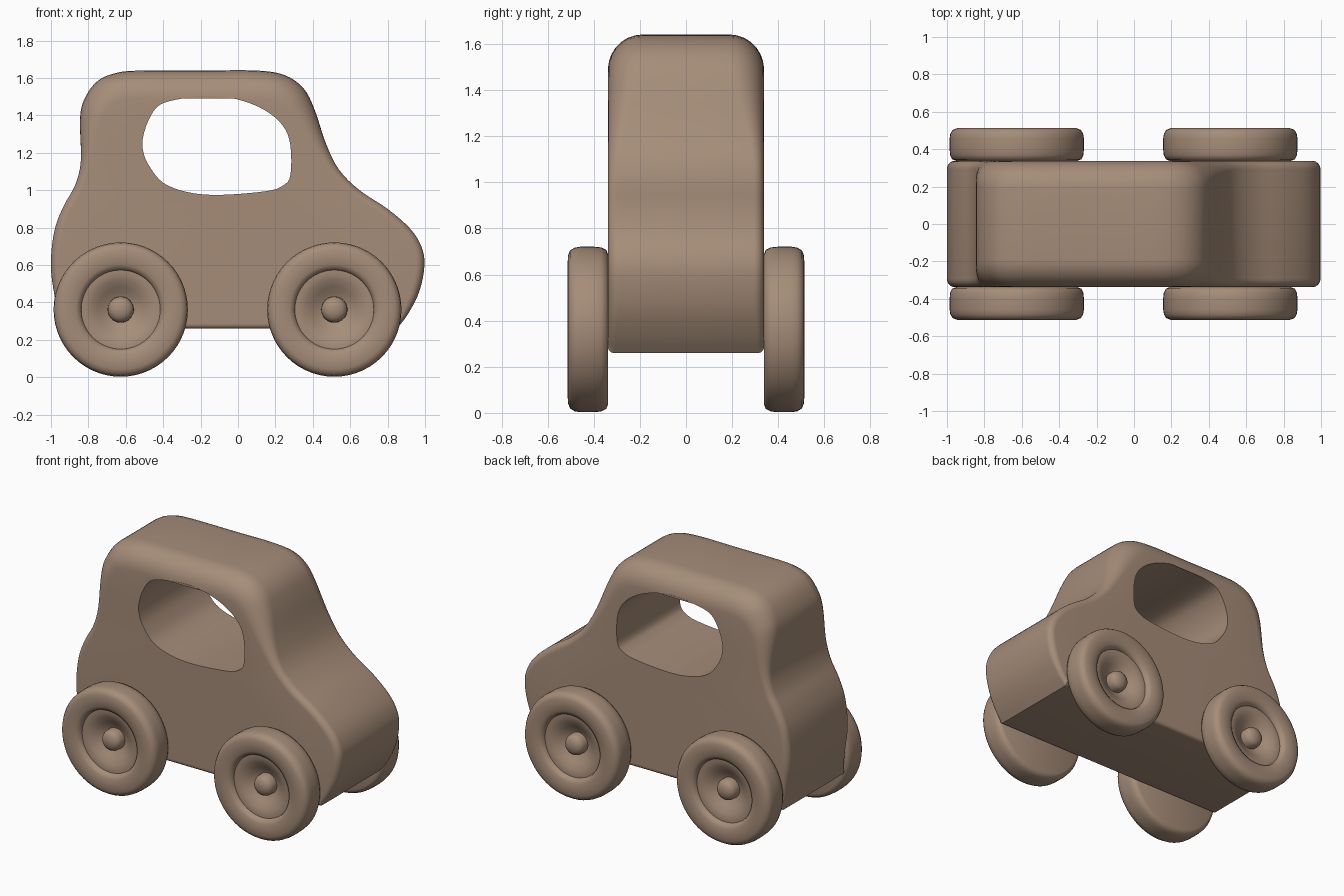
import bpy, bmesh, math
from mathutils import Vector

if "Cube" in bpy.data.objects:
    bpy.data.objects.remove(bpy.data.objects["Cube"])

wood = bpy.data.materials.new("brown wood")
wood.diffuse_color = (0.38, 0.265, 0.19, 1)
wood.use_nodes = True
wood.node_tree.nodes["Principled BSDF"].inputs["Base Color"].default_value = wood.diffuse_color


def finish(bm, name, angle=35):
    bmesh.ops.recalc_face_normals(bm, faces=bm.faces)
    mesh = bpy.data.meshes.new(name)
    bm.to_mesh(mesh)
    bm.free()
    mesh.materials.append(wood)
    obj = bpy.data.objects.new(name, mesh)
    bpy.context.collection.objects.link(obj)
    bpy.ops.object.select_all(action='DESELECT')
    obj.select_set(True)
    bpy.context.view_layer.objects.active = obj
    bpy.ops.object.shade_smooth_by_angle(angle=math.radians(angle))
    return obj


def smooth_curve(pts, closed, steps=4):
    """Catmull-Rom curve through the points."""
    p = [Vector(q) for q in pts]
    n = len(p)
    at = (lambda i: p[i % n]) if closed else (lambda i: p[max(0, min(n - 1, i))])
    out = []
    for i in range(n if closed else n - 1):
        a, b, c, d = at(i - 1), at(i), at(i + 1), at(i + 2)
        for s in range(steps):
            t = s / steps
            out.append(0.5 * (2 * b + (c - a) * t + (2 * a - 5 * b + 4 * c - d) * t * t
                              + (3 * b - a - 3 * c + d) * t ** 3))
    if not closed:
        out.append(p[-1])
    return out


def bridge(bm, a, b):
    for i in range(len(a)):
        j = (i + 1) % len(a)
        bm.faces.new((a[i], a[j], b[j], b[i]))


# Body: side outline with softened rims and a window hole right through
OUTLINE = [(-0.955, 0.26), (-0.975, 0.4), (-0.998, 0.55), (-0.997, 0.68), (-0.975, 0.81),
           (-0.93, 0.92), (-0.87, 1.03), (-0.84, 1.16), (-0.845, 1.38), (-0.82, 1.49),
           (-0.75, 1.585), (-0.64, 1.63), (-0.5, 1.64), (-0.2, 1.64), (0.1, 1.64),
           (0.25, 1.615), (0.35, 1.545), (0.41, 1.43), (0.47, 1.25), (0.54, 1.11),
           (0.65, 1.0), (0.8, 0.9), (0.92, 0.795), (0.98, 0.7), (0.997, 0.6),
           (0.97, 0.46), (0.91, 0.34), (0.85, 0.26)]
WINDOW = [(-0.51, 1.27), (-0.48, 1.37), (-0.42, 1.455), (-0.3, 1.49), (-0.15, 1.505),
          (0, 1.485), (0.14, 1.43), (0.24, 1.345), (0.28, 1.24), (0.28, 1.08),
          (0.24, 1.025), (0.15, 0.995), (-0.1, 0.975), (-0.27, 0.99), (-0.4, 1.04),
          (-0.475, 1.13), (-0.505, 1.2)]
HALF = 0.338


def rim(z):
    """Rim radius: slim at the base, generous around the roof."""
    t = max(0, min(1, (z - 1.05) / 0.55))
    low = max(0, min(1, (z - 0.26) / 0.2))
    return 0.025 + 0.02 * low + 0.105 * t * t * (3 - 2 * t)


outline = smooth_curve(OUTLINE, False)
window = smooth_curve(WINDOW, True)
n = len(outline)
inward = []
for i in range(n):
    d = outline[(i + 1) % n] - outline[i - 1]
    inward.append(Vector((d.y, -d.x)).normalized())

bm = bmesh.new()
STEPS = 7
rings = []
for side in (-1, 1):
    order = range(STEPS, -1, -1) if side < 0 else range(STEPS + 1)
    for k in order:
        a = math.pi / 2 * k / STEPS
        ring = []
        for p, v in zip(outline, inward):
            r = rim(p.y)
            q = p + v * r * (1 - math.cos(a))
            ring.append(bm.verts.new((q.x, side * (HALF - r * (1 - math.sin(a))), q.y)))
        rings.append(ring)
for a, b in zip(rings, rings[1:]):
    bridge(bm, a, b)
holes = [[bm.verts.new((p.x, s * HALF, p.y)) for p in window] for s in (-1, 1)]
bridge(bm, *holes)
for s, ring, hole in ((-1, rings[0], holes[0]), (1, rings[-1], holes[1])):
    edges = [bm.edges.get((l[i - 1], l[i])) for l in (ring, hole) for i in range(len(l))]
    bmesh.ops.triangle_fill(bm, edges=edges, use_beauty=True, normal=(0, s, 0))
finish(bm, "car_body")

# Wheels: turned profile (radius, distance out from the body side)
PROFILE = [(0, 0), (0.325, 0), (0.345, 0.008), (0.356, 0.03), (0.359, 0.06), (0.359, 0.12),
           (0.355, 0.145), (0.343, 0.165), (0.32, 0.174), (0.28, 0.176), (0.24, 0.171),
           (0.217, 0.16), (0.211, 0.138), (0.19, 0.138), (0.16, 0.13), (0.12, 0.108),
           (0.09, 0.088), (0.07, 0.08), (0.069, 0.118), (0.06, 0.138), (0.042, 0.151),
           (0.02, 0.157), (0, 0.159)]


def wheel(name, x, side):
    bm = bmesh.new()
    vs = [bm.verts.new((x + r, side * (HALF + o), 0.362)) for r, o in PROFILE]
    es = [bm.edges.new(e) for e in zip(vs, vs[1:])]
    bmesh.ops.spin(bm, geom=vs + es, cent=(x, 0, 0.362), axis=(0, 1, 0),
                   angle=2 * math.pi, steps=56)
    bmesh.ops.remove_doubles(bm, verts=bm.verts, dist=0.0005)
    finish(bm, name, 50)


for end, x in (("rear", -0.627), ("front", 0.515)):
    for label, side in (("right", -1), ("left", 1)):
        wheel(f"{end}_{label}_wheel", x, side)
